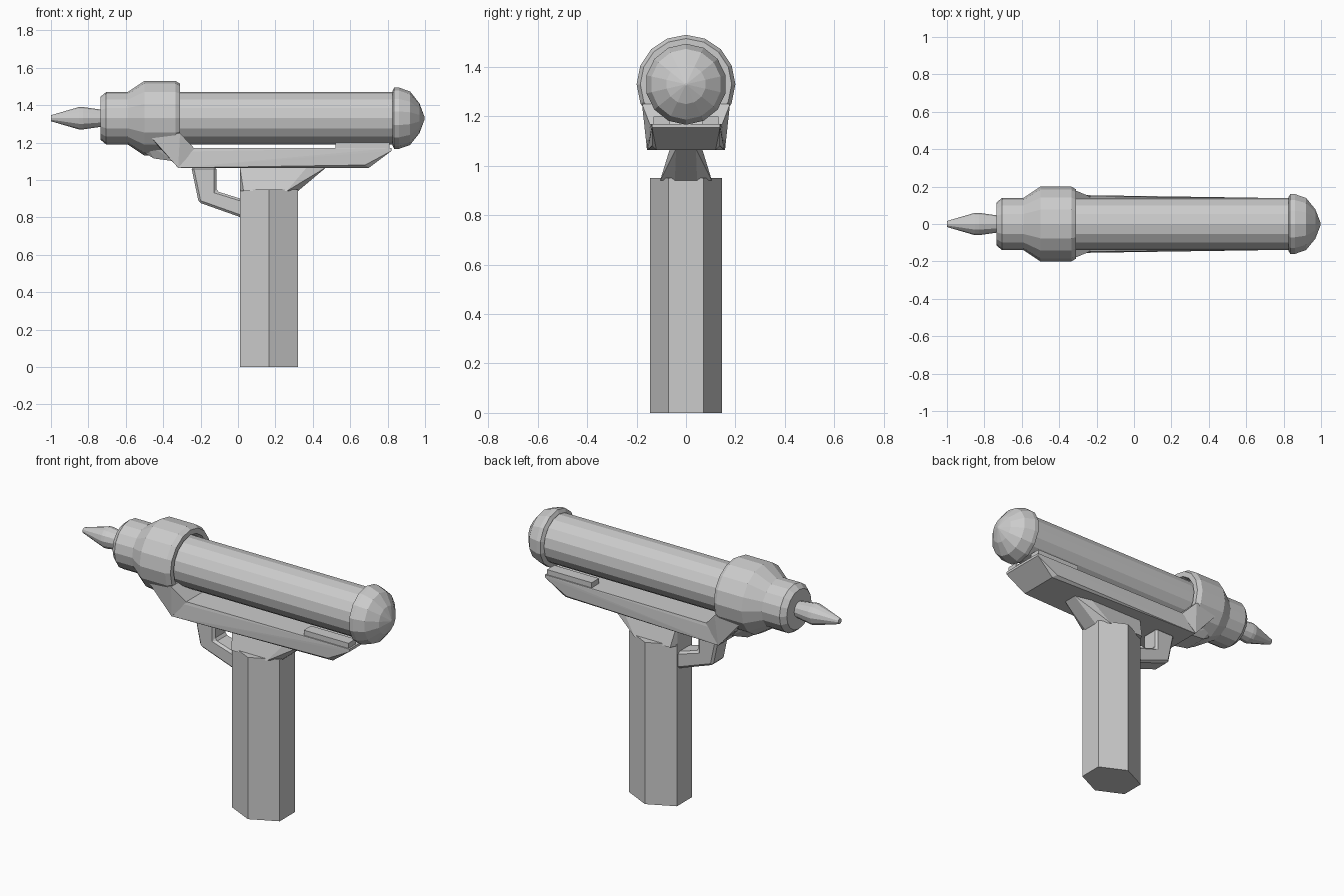
import bpy, bmesh, math

if "Cube" in bpy.data.objects:
    bpy.data.objects.remove(bpy.data.objects["Cube"])

AXIS_Z = 1.33


def finish(name, bm):
    bmesh.ops.remove_doubles(bm, verts=bm.verts, dist=1e-5)
    bmesh.ops.recalc_face_normals(bm, faces=bm.faces)
    me = bpy.data.meshes.new(name)
    bm.to_mesh(me)
    bm.free()
    ob = bpy.data.objects.new(name, me)
    bpy.context.collection.objects.link(ob)
    return ob


def lathe(name, profile, sides):
    """Revolve (x, radius) points around the barrel axis, capping both ends."""
    bm = bmesh.new()
    rings = []
    for x, r in profile:
        rings.append([bm.verts.new((x, r * math.sin(2 * math.pi * i / sides),
                                    AXIS_Z + r * math.cos(2 * math.pi * i / sides)))
                      for i in range(sides)])
    for a, b in zip(rings, rings[1:]):
        for i in range(sides):
            j = (i + 1) % sides
            bm.faces.new((a[i], a[j], b[j], b[i]))
    bm.faces.new(rings[0])
    bm.faces.new(rings[-1])
    return finish(name, bm)


def hull(name, half):
    """Convex solid from (x, y, z) points mirrored across y = 0."""
    bm = bmesh.new()
    for x, y, z in half:
        bm.verts.new((x, y, z))
        bm.verts.new((x, -y, z))
    res = bmesh.ops.convex_hull(bm, input=bm.verts)
    bmesh.ops.delete(bm, geom=[v for v in bm.verts if not v.link_faces], context='VERTS')
    bmesh.ops.dissolve_limit(bm, angle_limit=0.02, verts=bm.verts, edges=bm.edges)
    return finish(name, bm)


def plate(name, outline, y0, y1):
    """Extrude an (x, z) outline from y0 to y1."""
    bm = bmesh.new()
    f = bm.faces.new([bm.verts.new((x, y0, z)) for x, z in outline])
    ext = bmesh.ops.extrude_face_region(bm, geom=[f])
    for v in ext["geom"]:
        if isinstance(v, bmesh.types.BMVert):
            v.co.y = y1
    return finish(name, bm)


# Turned parts along the barrel axis
lathe("nozzle_tip", [(-1.0, .016), (-.98, .022), (-.85, .06), (-.83, .06), (-.725, .045)], 12)
lathe("front_collar", [(-.735, .115), (-.705, .14), (-.59, .14), (-.5, .2), (-.335, .2),
                       (-.31, .185), (-.31, .155), (-.34, .145)], 16)
lathe("barrel", [(-.36, .14), (.84, .14)], 16)
lathe("rear_cap", [(.825, .145), (.835, .164), (.86, .164), (.92, .143), (.97, .08), (.998, .005)], 14)

# Six-sided grip and the flared neck above it
hull("grip", [(x, y, z) for z in (0, .95)
              for x, y in ((.01, .07), (.165, .145), (.32, .07))])
hull("neck", [(.01, .065, .94), (.03, .105, .94), (.26, .105, .94), (.32, .045, .94),
              (.01, .065, 1.07), (.37, .065, 1.07), (.475, .04, 1.07)])

# Long receiver under the barrel with sloped rear
hull("receiver", [(-.32, .155, 1.065), (-.23, .145, 1.17), (-.4, .15, 1.15), (-.2, .138, 1.065),
                  (.70, .12, 1.065), (.68, .138, 1.08), (.82, .138, 1.155), (.82, .138, 1.17)])

# Saddle that wraps the lower collar
hull("saddle", [(-.32, .158, 1.065), (-.47, .165, 1.235), (-.49, .12, 1.25),
                (-.31, .178, 1.25), (-.23, .145, 1.165)])
hull("collar_chin", [(-.59, .05, 1.2), (-.45, .07, 1.115), (-.34, .08, 1.1),
                     (-.34, .12, 1.2), (-.5, .11, 1.2)])

# Rear rails either side of the barrel
for side, label in ((-1, "right"), (1, "left")):
    plate("rear_rail_" + label, [(.52, 1.16), (.81, 1.16), (.81, 1.2), (.52, 1.2)],
          side * .065, side * .132)

# Open trigger guard
guard = plate("trigger_guard", [(-.25, 1.07), (-.21, .88), (.03, .795), (.03, .895),
                                (-.115, .94), (-.115, 1.07)], -.058, .058)
bev = guard.modifiers.new("edge_bevel", 'BEVEL')
bev.width = .012
bev.segments = 1
